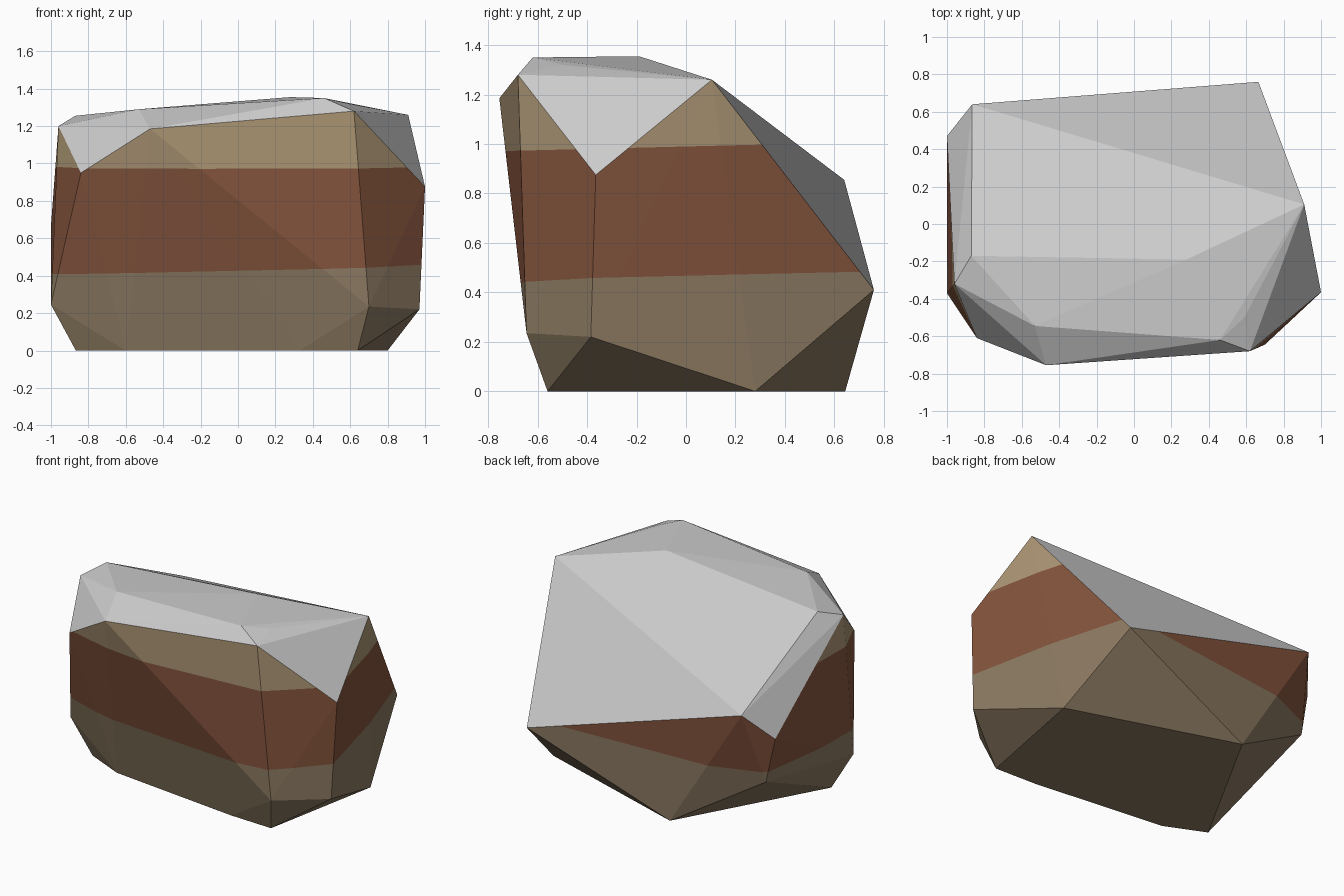
import bpy, bmesh
from mathutils import Vector

if "Cube" in bpy.data.objects:
    bpy.data.objects.remove(bpy.data.objects["Cube"])

# Corner points of the faceted boulder, bottom ring to crown
base = [(.64, -.56, 0), (.80, .28, 0), (-.33, .644, 0), (-.867, -.323, 0),
        (-.60, -.443, 0), (.33, -.548, 0)]
waist = [(.70, -.645, .235), (.97, -.385, .22), (.665, .76, .41),
         (-.94, .485, .365), (-1, -.37, .245)]
shoulder = [(1, -.365, .875), (-.865, .64, .855), (-1, .47, .667), (-.84, -.61, .95)]
crown = [(.62, -.68, 1.28), (-.47, -.755, 1.185), (-.96, -.32, 1.20), (-.87, -.17, 1.255),
         (-.53, -.545, 1.29), (.28, -.19, 1.355), (.46, -.62, 1.35), (.59, -.50, 1.32),
         (.91, .105, 1.26)]

# Slightly tilted strata planes: height, x slope, y slope
strata = [(.445, .025, .03), (.99, 0, .025)]


def material(name, rgb):
    m = bpy.data.materials.new(name)
    m.diffuse_color = (*rgb, 1)
    m.use_nodes = True
    m.node_tree.nodes["Principled BSDF"].inputs["Base Color"].default_value = m.diffuse_color
    return m


bm = bmesh.new()
for p in base + waist + shoulder + crown:
    bm.verts.new(p)
hull = bmesh.ops.convex_hull(bm, input=bm.verts[:])
loose = [v for v in bm.verts if not v.link_faces]
bmesh.ops.delete(bm, geom=loose, context='VERTS')
bmesh.ops.recalc_face_normals(bm, faces=bm.faces[:])
bm.normal_update()

# Upward facets carry snow; the rest is cut into rock layers
SNOW = 3
for f in bm.faces:
    f.material_index = SNOW if f.normal.z > .35 else 0
for h, sx, sy in strata:
    rock = [f for f in bm.faces if f.material_index != SNOW]
    geom = rock + list({e for f in rock for e in f.edges}) + list({v for f in rock for v in f.verts})
    bmesh.ops.bisect_plane(bm, geom=geom, plane_co=(0, 0, h), plane_no=(-sx, -sy, 1))
for f in bm.faces:
    if f.material_index != SNOW:
        c = f.calc_center_median()
        f.material_index = sum(c.z > h + sx * c.x + sy * c.y for h, sx, sy in strata)

mesh = bpy.data.meshes.new("layered_boulder")
bm.to_mesh(mesh)
bm.free()
for name, rgb in [("lower_rock", (.27, .20, .125)), ("red_band", (.235, .09, .047)),
                  ("upper_rock", (.42, .31, .18)), ("snow", (.80, .83, .83))]:
    mesh.materials.append(material(name, rgb))
boulder = bpy.data.objects.new("layered_boulder", mesh)
bpy.context.collection.objects.link(boulder)
